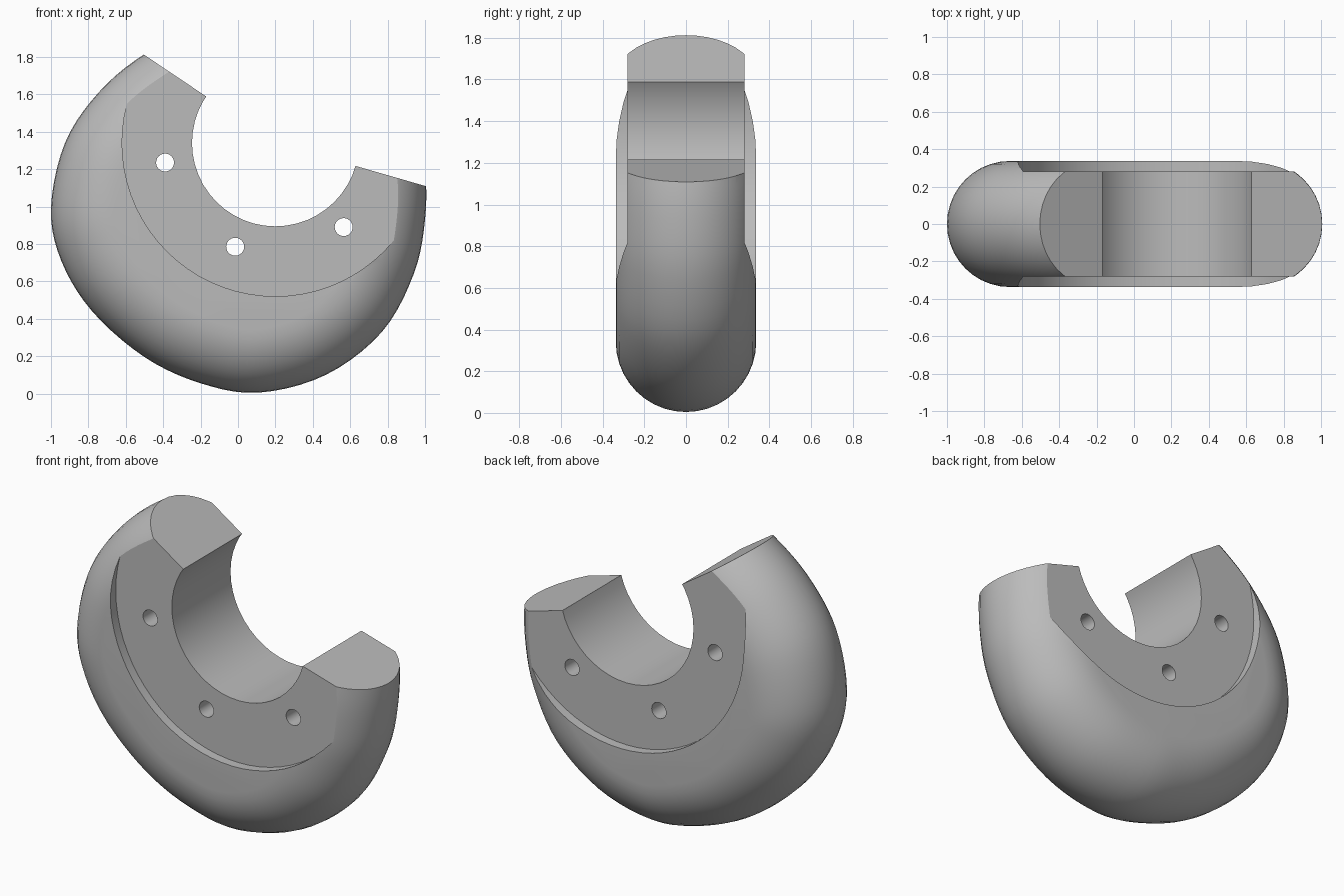
import bpy, bmesh, math
from mathutils import Vector

cube = bpy.data.objects.get("Cube")
if cube:
    bpy.data.objects.remove(cube, do_unlink=True)

HALF = 0.337                     # half thickness, also the edge rounding radius
FLOOR = 0.28                     # half thickness inside the recesses
CENTRE = Vector((0.2, 1.34))     # centre of the bore, as x and z

grey = bpy.data.materials.new("plain grey")
grey.use_nodes = True
colour = (0.5, 0.5, 0.5, 1)
grey.diffuse_color = colour
grey.node_tree.nodes["Principled BSDF"].inputs["Base Color"].default_value = colour


def finish(name, bm):
    bmesh.ops.recalc_face_normals(bm, faces=bm.faces)
    mesh = bpy.data.meshes.new(name)
    bm.to_mesh(mesh)
    bm.free()
    mesh.materials.append(grey)
    obj = bpy.data.objects.new(name, mesh)
    bpy.context.collection.objects.link(obj)
    return obj


def prism(name, outline, y0, y1):
    bm = bmesh.new()
    front, back = ([bm.verts.new((p.x, y, p.y)) for p in outline] for y in (y0, y1))
    bm.faces.new(front)
    bm.faces.new(back)
    for i in range(len(outline)):
        bm.faces.new((front[i - 1], front[i], back[i], back[i - 1]))
    return finish(name, bm)


def disc(centre, radius, sides):
    return [centre + radius * Vector((math.cos(a), math.sin(a)))
            for a in (math.tau * i / sides for i in range(sides))]


def smooth_loop(points, steps):
    # Closed Catmull-Rom curve, returned as points with outward normals
    pts, result = [Vector(p) for p in points], []
    n = len(pts)
    for i in range(n):
        a, b, c, d = (pts[(i + k) % n] for k in (-1, 0, 1, 2))
        for s in range(steps):
            t = s / steps
            k1, k2, k3 = (c - a) / 2, a - 2.5 * b + 2 * c - d / 2, (d - a) / 2 + 1.5 * (b - c)
            tangent = k1 + 2 * t * k2 + 3 * t * t * k3
            normal = Vector((tangent.y, -tangent.x)).normalized()
            result.append((b + t * k1 + t * t * k2 + t ** 3 * k3, normal))
    return result


# Body: egg-shaped outline, counter-clockwise, with a fully rounded rim
outline = smooth_loop([
    (1.0, 1.2), (1.0, 0.93), (0.94, 0.64), (0.77, 0.33), (0.47, 0.1), (0.11, 0.005),
    (-0.2, 0.055), (-0.5, 0.195), (-0.78, 0.44), (-0.945, 0.71), (-1.0, 0.99),
    (-0.925, 1.34), (-0.745, 1.61), (-0.5, 1.815), (-0.15, 2.0), (0.3, 2.05),
    (0.75, 1.85), (0.95, 1.5)][::-1], 5)
bm = bmesh.new()
rings = []
ARC = 20
for k in range(ARC + 1):
    a = math.pi * (k / ARC - 0.5)
    inset = HALF * (1 - math.cos(a))
    ring = []
    for p, n in outline:
        q = p - n * inset if n.dot(p - Vector((0.1, 1.0))) > 0 else p + n * inset
        ring.append(bm.verts.new((q.x, HALF * math.sin(a), q.y)))
    rings.append(ring)
for low, high in zip(rings, rings[1:]):
    for i in range(len(low)):
        bm.faces.new((low[i - 1], low[i], high[i], high[i - 1]))
bm.faces.new(rings[0])
bm.faces.new(rings[-1])
body = finish("curved_body", bm)

# Cutters: bore, open wedge, two shallow recesses and three bolt holes
right_dir = Vector((0.8, -0.23)).normalized()
left_dir = Vector((-0.7, 0.47)).normalized()
wedge = [CENTRE, CENTRE + 2 * right_dir, CENTRE + Vector((2, 2)),
         CENTRE + Vector((-1, 2)), CENTRE + 2 * left_dir]
cutters = [
    prism("bore_cutter", disc(CENTRE, 0.446, 48), -1, 1),
    prism("wedge_cutter", wedge, -1.1, 1.1),
    prism("front_recess_cutter", disc(CENTRE, 0.82, 72), -0.9, -FLOOR),
    prism("back_recess_cutter", disc(CENTRE, 0.82, 72), FLOOR, 0.9),
]
for x, z in ((-0.39, 1.235), (-0.015, 0.785), (0.565, 0.89)):
    cutters.append(prism("bolt_hole_cutter", disc(Vector((x, z)), 0.048, 24), -0.8, 0.8))

bpy.ops.object.select_all(action='DESELECT')
bpy.context.view_layer.objects.active = body
body.select_set(True)
for cutter in cutters:
    cutter.hide_render = True
    mod = body.modifiers.new("cut", 'BOOLEAN')
    mod.operation = 'DIFFERENCE'
    mod.solver = 'EXACT'
    mod.object = cutter
    bpy.ops.object.modifier_apply(modifier=mod.name)
    bpy.data.objects.remove(cutter, do_unlink=True)
bpy.ops.object.shade_smooth_by_angle(angle=math.radians(25))
